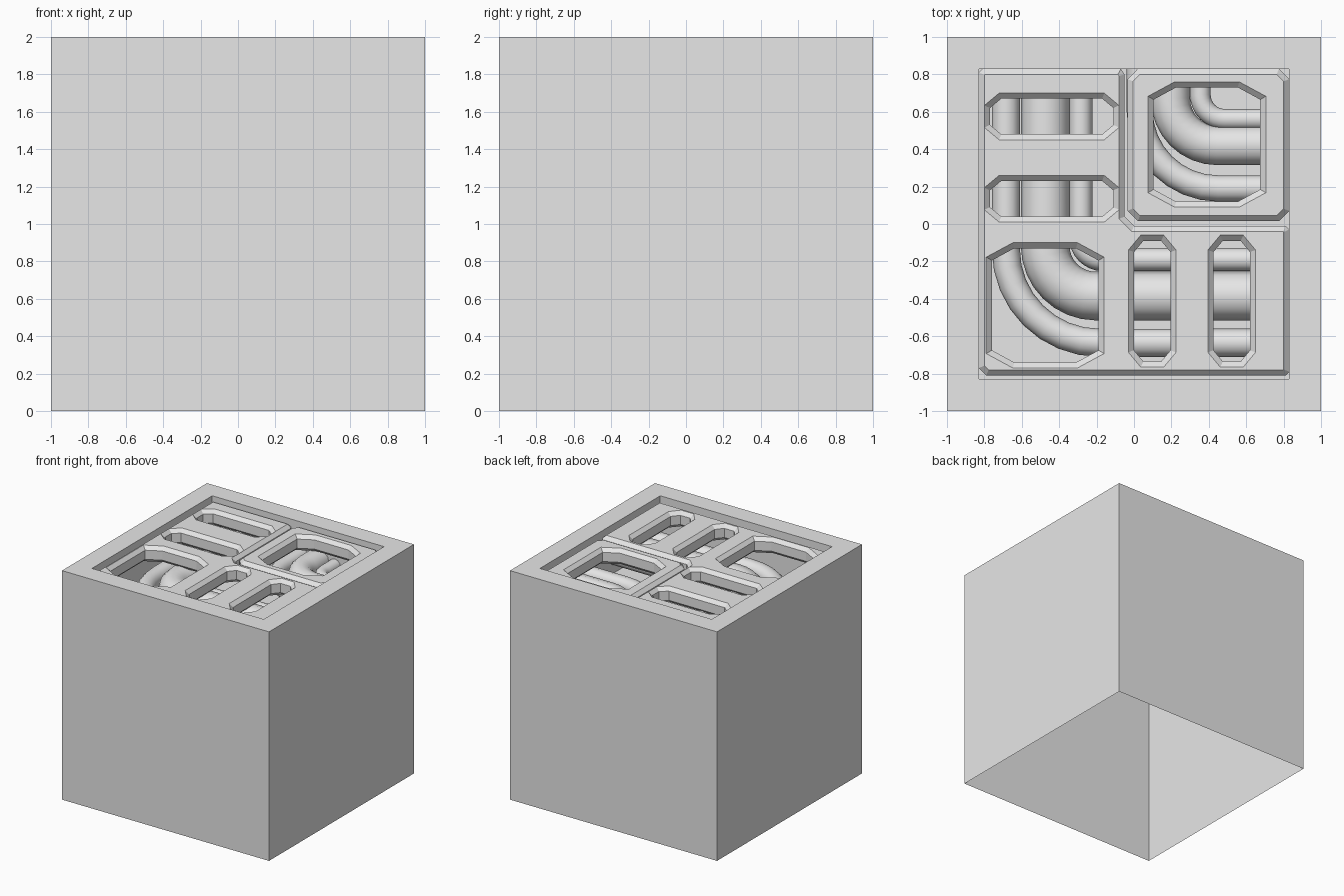
import bpy, bmesh, math

cube = bpy.data.objects.get("Cube")
if cube:
    bpy.data.objects.remove(cube, do_unlink=True)

grey = bpy.data.materials.new("light_grey")
grey.use_nodes = True
grey.diffuse_color = (0.8, 0.8, 0.8, 1)
grey.node_tree.nodes["Principled BSDF"].inputs["Base Color"].default_value = (0.8, 0.8, 0.8, 1)

WALL = 0.83        # half width of the recess
PIPE_Z = 1.71
PANEL_Z = 1.895


def curve_object(name, outlines, cyclic, z, smooth, **settings):
    """Make a curve from point lists, then turn it into a mesh."""
    data = bpy.data.curves.new(name, "CURVE")
    for key, value in settings.items():
        setattr(data, key, value)
    for points in outlines:
        spline = data.splines.new("POLY")
        spline.points.add(len(points) - 1)
        for target, (x, y) in zip(spline.points, points):
            target.co = (x, y, 0, 1)
        spline.use_cyclic_u = cyclic
        spline.use_smooth = smooth
    data.materials.append(grey)
    obj = bpy.data.objects.new(name, data)
    obj.location.z = z
    bpy.context.collection.objects.link(obj)
    bpy.ops.object.select_all(action="DESELECT")
    obj.select_set(True)
    bpy.context.view_layer.objects.active = obj
    bpy.ops.object.convert(target="MESH")
    if smooth:
        bpy.ops.object.shade_smooth_by_angle(angle=math.radians(40))
    return obj


def octagon(x0, x1, y0, y1, cx, cy):
    """Rectangle with cut corners."""
    return [(x0 + cx, y0), (x1 - cx, y0), (x1, y0 + cy), (x1, y1 - cy),
            (x1 - cx, y1), (x0 + cx, y1), (x0, y1 - cy), (x0, y0 + cy)]


def panel(name, outlines):
    """Thick plate with chamfered rims around its edge and openings."""
    curve_object(name, outlines, True, PANEL_Z, False, dimensions="2D", fill_mode="BOTH",
                 extrude=0.04, bevel_depth=0.03, bevel_resolution=0, offset=-0.03)


def pipe(name, x, y, radius, bend):
    """Pipe from the back wall that turns toward the left wall."""
    steps = 8
    path = [(x, WALL)]
    for i in range(steps + 1):
        a = math.pi + i / steps * math.pi / 2
        path.append((x + bend + bend * math.cos(a), y + bend + bend * math.sin(a)))
    path.append((WALL, y))
    curve_object(name, [path], False, PIPE_Z, True, dimensions="3D", fill_mode="FULL",
                 bevel_depth=radius, bevel_resolution=4)


# Block: open underneath, with a square recess in the top
mesh = bpy.data.meshes.new("block")
bm = bmesh.new()
bmesh.ops.create_cube(bm, size=2)
bmesh.ops.translate(bm, verts=bm.verts, vec=(0, 0, 1))
bm.faces.ensure_lookup_table()
bottom = min(bm.faces, key=lambda f: f.calc_center_median().z)
top = max(bm.faces, key=lambda f: f.calc_center_median().z)
bmesh.ops.delete(bm, geom=[bottom], context="FACES_ONLY")
bmesh.ops.inset_individual(bm, faces=[top], thickness=1 - WALL, use_even_offset=True)
floor = bmesh.ops.extrude_discrete_faces(bm, faces=[top])["faces"][0]
bmesh.ops.translate(bm, verts=floor.verts, vec=(0, 0, -0.43))
bmesh.ops.remove_doubles(bm, verts=bm.verts, dist=0.0001)
bm.to_mesh(mesh)
bm.free()
mesh.materials.append(grey)
bpy.context.collection.objects.link(bpy.data.objects.new("block", mesh))

# L-shaped cover with one window and four slots
cover = [(-0.79, -0.81), (0.81, -0.81), (0.83, -0.79), (0.83, -0.03), (0.81, -0.01),
         (0.0, -0.01), (-0.05, 0.04), (-0.05, 0.8), (-0.07, 0.83), (-0.81, 0.83),
         (-0.83, 0.81), (-0.83, -0.77)]
holes = [octagon(-0.76, -0.19, -0.74, -0.13, 0.12, 0.065)]
for y in (0.04, 0.48):
    holes.append(octagon(-0.77, -0.11, y, y + 0.19, 0.06, 0.05))
for x in (0.0, 0.425):
    holes.append(octagon(x, x + 0.195, -0.735, -0.09, 0.05, 0.06))
panel("corner_cover", [cover] + holes)

# Square cover with one window
panel("square_cover", [octagon(-0.035, WALL, 0.015, WALL, 0.055, 0.055),
                       octagon(0.105, 0.675, 0.12, 0.73, 0.12, 0.065)])

# Two bundles of three bent pipes: x, y, radius, bend radius
bundles = {
    "long": [(-0.685, -0.635, 0.075, 0.5), (-0.475, -0.385, 0.13, 0.27),
             (-0.285, -0.19, 0.062, 0.12)],
    "short": [(0.03, 0.19, 0.07, 0.42), (0.195, 0.42, 0.105, 0.25),
              (0.355, 0.56, 0.055, 0.13)],
}
for bundle, pipes in bundles.items():
    for part, values in zip(("outer", "middle", "inner"), pipes):
        pipe(f"{bundle}_{part}_pipe", *values)
